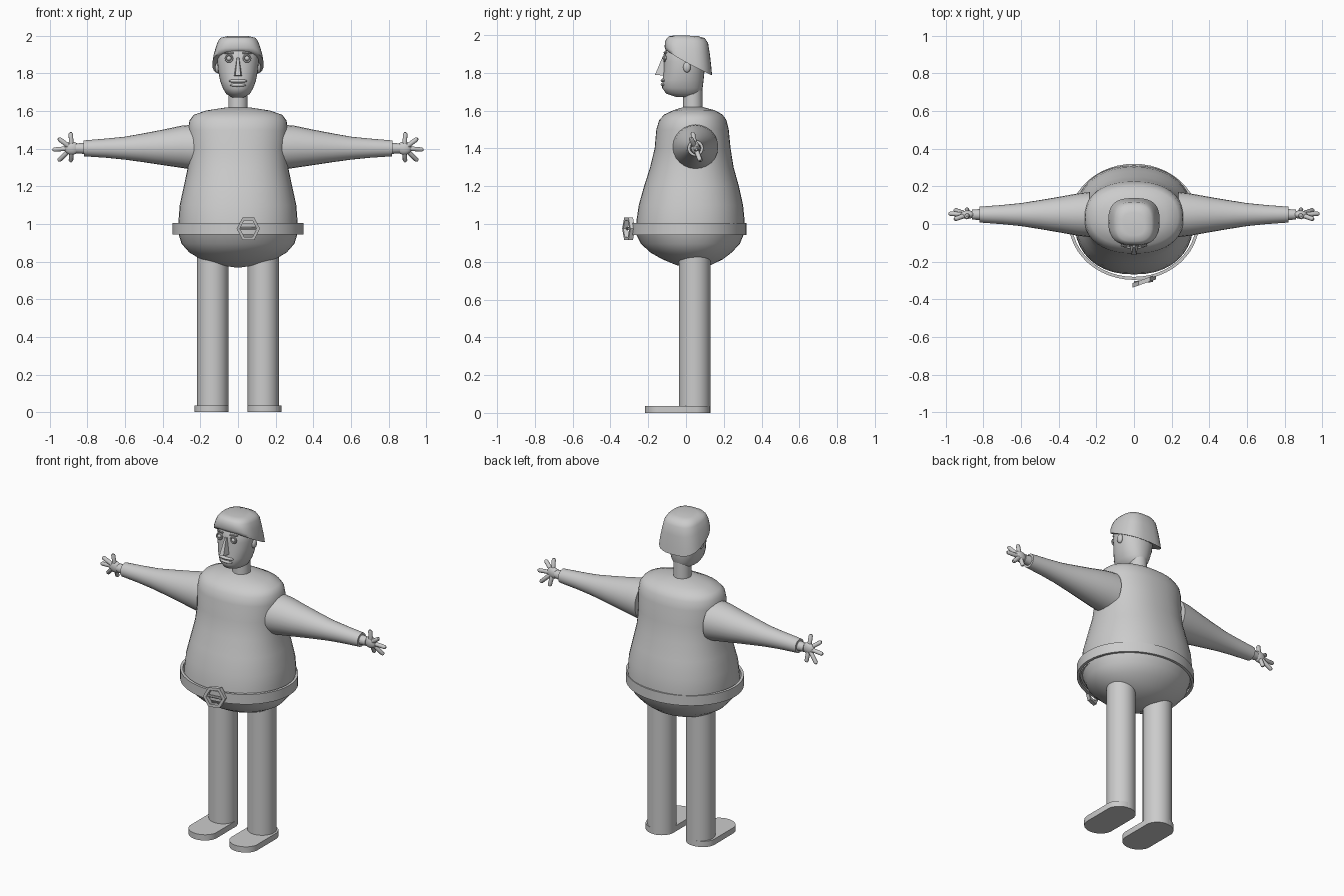
import bpy, bmesh, math
from mathutils import Vector

if "Cube" in bpy.data.objects:
    bpy.data.objects.remove(bpy.data.objects["Cube"])

grey = bpy.data.materials.new("plain grey")
grey.diffuse_color = (0.6, 0.6, 0.6, 1)
grey.use_nodes = True
grey.node_tree.nodes["Principled BSDF"].inputs["Base Color"].default_value = grey.diffuse_color


def finish(name, bm, angle=40):
    bmesh.ops.recalc_face_normals(bm, faces=bm.faces)
    me = bpy.data.meshes.new(name)
    bm.to_mesh(me)
    bm.free()
    ob = bpy.data.objects.new(name, me)
    bpy.context.collection.objects.link(ob)
    me.materials.append(grey)
    bpy.context.view_layer.objects.active = ob
    ob.select_set(True)
    bpy.ops.object.shade_smooth_by_angle(angle=math.radians(angle))
    ob.select_set(False)
    return ob


def oval(rx, y0, y1, zf, n=32, p=2.0, x=0):
    """Ring with half width rx between y0 and y1; zf gives height from y."""
    pts = []
    for i in range(n):
        a = 2 * math.pi * i / n
        c, s = math.cos(a), math.sin(a)
        y = (y0 + y1) / 2 + (y1 - y0) / 2 * math.copysign(abs(s) ** (2 / p), s)
        pts.append((x + rx * math.copysign(abs(c) ** (2 / p), c), y,
                    zf(y) if callable(zf) else zf))
    return pts


def loft(name, rings, caps=True, angle=40, closed=False):
    bm = bmesh.new()
    vs = [[bm.verts.new(p) for p in r] for r in rings]
    n = len(vs[0])
    for a, b in zip(vs, vs[1:] + (vs[:1] if closed else [])):
        for i in range(n):
            bm.faces.new((a[i], a[(i + 1) % n], b[(i + 1) % n], b[i]))
    if caps and not closed:
        bm.faces.new(vs[0])
        bm.faces.new(vs[-1])
    return finish(name, bm, angle)


def rod(name, stations, n=12):
    """Round tube through (point, radius) stations along one direction."""
    d = Vector(stations[-1][0]) - Vector(stations[0][0])
    q = d.to_track_quat('Z', 'Y')
    rings = [[Vector(p) + q @ Vector((r * math.cos(2 * math.pi * i / n),
                                      r * math.sin(2 * math.pi * i / n), 0))
              for i in range(n)] for p, r in stations]
    return loft(name, rings)


def ball(name, c, size):
    bm = bmesh.new()
    bmesh.ops.create_uvsphere(bm, u_segments=20, v_segments=12, radius=1)
    for v in bm.verts:
        v.co = Vector([c[k] + v.co[k] * size[k] for k in range(3)])
    return finish(name, bm)


# shirt: width, front, back, height
shirt = [(.317, -.268, .31, .95), (.316, -.262, .31, 1.02), (.31, -.25, .302, 1.1),
         (.288, -.222, .28, 1.2), (.267, -.19, .252, 1.3), (.26, -.166, .236, 1.4),
         (.265, -.157, .226, 1.5), (.258, -.142, .214, 1.55), (.235, -.115, .193, 1.58),
         (.17, -.065, .15, 1.603), (.06, -.01, .085, 1.62)]
loft("shirt", [oval(w, f, b, z, 40, 2.25) for w, f, b, z in shirt])

# rounded belly hanging under the shirt
belly = [(.02, .01, .05, .77), (.11, -.05, .13, .782), (.2, -.125, .195, .813),
         (.26, -.19, .243, .85), (.3, -.238, .285, .895), (.317, -.266, .308, .95),
         (.3, -.25, .29, .98)]
loft("belly", [oval(w, f, b, z, 40) for w, f, b, z in belly])

# loose belt and its angular buckle
loft("belt", [oval(.347, -.297, .32, .943, 48), oval(.347, -.297, .32, 1.005, 48),
              oval(.331, -.281, .305, 1.005, 48), oval(.331, -.281, .305, .943, 48)],
     closed=True)


def hexagon(s, y):
    return [(.055 + s * .062 * math.cos(i * math.pi / 3),
             y + .022 * s * math.cos(i * math.pi / 3),
             .975 + s * .07 * math.sin(i * math.pi / 3)) for i in range(6)]


loft("belt_buckle", [hexagon(1, -.316), hexagon(1, -.292), hexagon(.72, -.292),
                     hexagon(.72, -.316)], closed=True, angle=30)
rod("buckle_pin", [((.0, -.312, .975), .008), ((.1, -.3, .975), .008)], 8)

for s, side in ((-1, "left"), (1, "right")):
    # straight leg and flat rounded foot
    rod(side + "_leg", [((s * .134, .046, .0), .083), ((s * .134, .046, .87), .083)], 32)
    foot = []
    for i in range(24):
        a = 2 * math.pi * (i + .5) / 24
        foot.append((s * .141 + .09 * math.cos(a),
                     (.045 if math.sin(a) > 0 else -.135) + .083 * math.sin(a)))
    loft(side + "_foot", [[(x, y, z) for x, y in foot] for z in (0, .036)])
    # tapered sleeve
    rod(side + "_sleeve", [((s * x, .05, z), r) for x, z, r in
        ((.235, 1.408, .12), (.3, 1.41, .112), (.4, 1.407, .094), (.5, 1.405, .077),
         (.6, 1.403, .061), (.7, 1.403, .051), (.82, 1.402, .042))], 24)
    # wrist, palm and fingers
    rod(side + "_wrist", [((s * .8, .05, 1.402), .031), ((s * .86, .05, 1.402), .026)])
    ball(side + "_palm", (s * .883, .05, 1.403), (.04, .022, .035))
    tips = ((.889, .035, 1.487), (.955, .025, 1.455), (.985, .055, 1.395),
            (.955, .075, 1.335), (.888, .08, 1.33))
    for k, t in enumerate(tips):
        tip, base = Vector(t), Vector((.885, .05, 1.403))
        d = (tip - base).normalized() * .008
        pts = [(base, .013), (tip - d, .012), (tip, .006)]
        rod(f"{side}_finger_{k + 1}", [((s * p.x, p.y, p.z), r) for p, r in pts], 10)

# neck and head
rod("neck", [((0, .036, 1.59), .052), ((0, .036, 1.72), .05)], 24)
head = [(.03, -.05, .05, 1.672), (.062, -.105, .075, 1.69), (.08, -.126, .088, 1.72),
        (.095, -.125, .093, 1.76), (.105, -.118, .098, 1.81), (.11, -.117, .1, 1.86),
        (.108, -.112, .1, 1.91), (.085, -.085, .08, 1.96), (.03, -.03, .03, 1.975)]
loft("head", [oval(w, f, b, z, 32, 2.2) for w, f, b, z in head])


# cap of hair, sloping down to the nape
def slope(front, back):
    return lambda y: front + (back - front) * min(1, max(0, (y + .1) / .235)) ** .85


hair = [(.112, -.1, .115, slope(1.918, 1.8)), (.136, -.108, .138, slope(1.92, 1.788)),
        (.132, -.113, .134, slope(1.935, 1.83)), (.12, -.112, .126, slope(1.96, 1.9)),
        (.108, -.105, .117, slope(1.98, 1.955)), (.094, -.092, .1, slope(1.994, 1.982)),
        (.06, -.06, .06, slope(2.0, 1.994))]
loft("hair", [oval(w, f, b, z, 32, 2.8) for w, f, b, z in hair], angle=60)

# face
for s, side in ((-1, "left"), (1, "right")):
    ball(side + "_eye", (s * .048, -.112, 1.88), (.013, .013, .013))
    rings = []
    for i in range(16):
        a = 2 * math.pi * i / 16
        rings.append([(s * .048 + (.018 + .005 * math.cos(b)) * math.cos(a),
                       -.114 + .006 * math.sin(b),
                       1.88 + (.018 + .005 * math.cos(b)) * math.sin(a))
                      for b in [j * math.pi / 3 for j in range(6)]])
    loft(side + "_eye_rim", rings, closed=True)
    rod(side + "_eyebrow", [((s * .025, -.115, 1.908), .005),
                            ((s * .07, -.103, 1.908), .004)], 8)
    ball(side + "_ear", (s * .108, .005, 1.83), (.014, .02, .028))
# wedge nose
loft("nose", [[(-.022, -.11, 1.785), (.022, -.11, 1.785), (.014, -.164, 1.79), (-.014, -.164, 1.79)],
              [(-.007, -.11, 1.885), (.007, -.11, 1.885), (.005, -.124, 1.885), (-.005, -.124, 1.885)]],
     angle=30)
for name, z, w in (("upper_lip", 1.76, .05), ("lower_lip", 1.738, .042)):
    ball(name, (0, -.117, z), (w, .017, .01))
